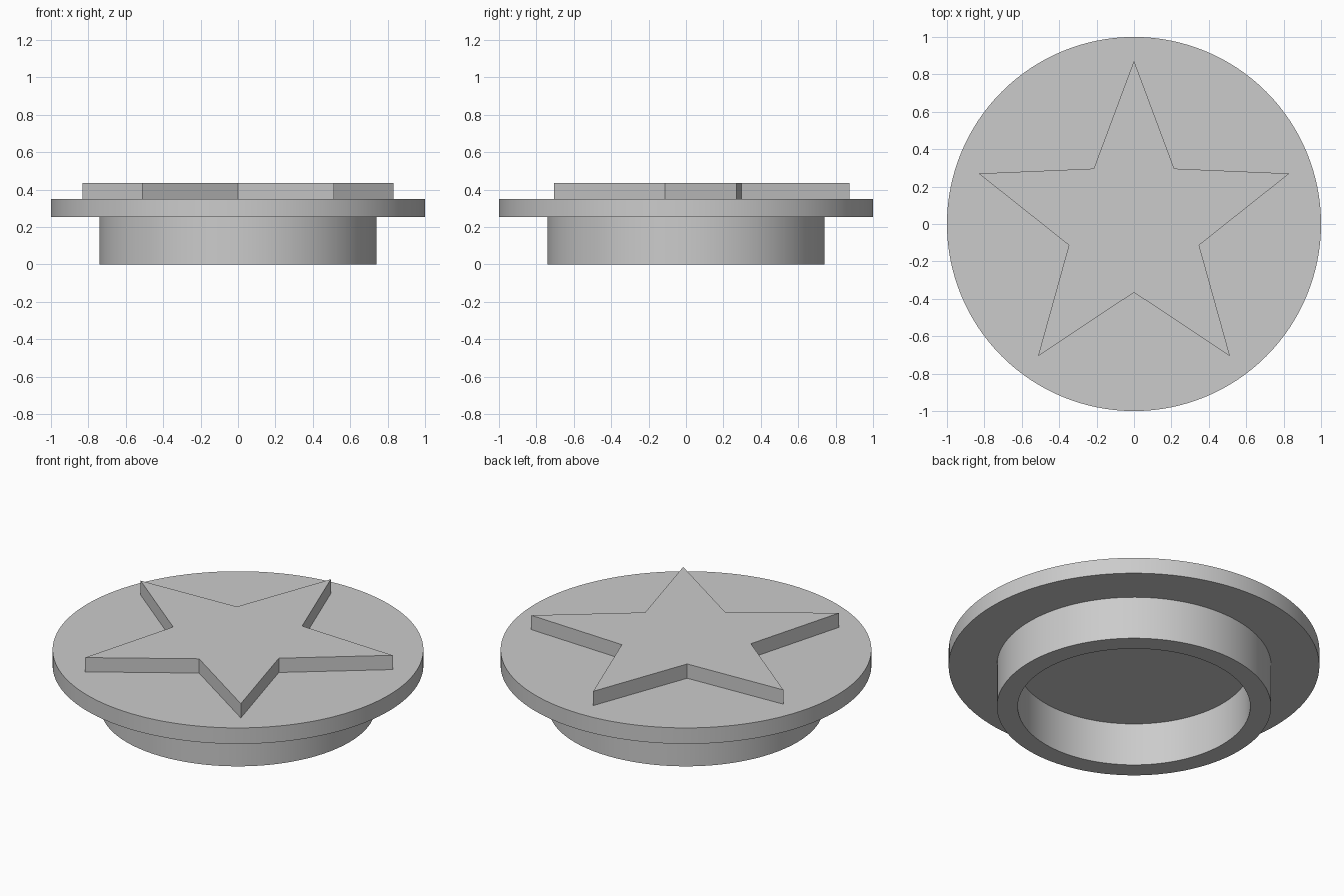
import bpy
import bmesh
from math import cos, sin, pi, radians

cube = bpy.data.objects.get("Cube")
if cube:
    bpy.data.objects.remove(cube, do_unlink=True)

grey = bpy.data.materials.new("plain grey")
grey.use_nodes = True
colour = (0.6, 0.6, 0.6, 1)
grey.diffuse_color = colour
grey.node_tree.nodes["Principled BSDF"].inputs["Base Color"].default_value = colour

SEGMENTS = 128
RIM_BOTTOM, RIM_TOP, STAR_TOP = 0.255, 0.35, 0.435


def finish(name, bm):
    bmesh.ops.remove_doubles(bm, verts=bm.verts, dist=1e-5)
    bmesh.ops.recalc_face_normals(bm, faces=bm.faces)
    mesh = bpy.data.meshes.new(name)
    bm.to_mesh(mesh)
    bm.free()
    mesh.materials.append(grey)
    obj = bpy.data.objects.new(name, mesh)
    bpy.context.collection.objects.link(obj)
    bpy.ops.object.select_all(action='DESELECT')
    obj.select_set(True)
    bpy.context.view_layer.objects.active = obj
    bpy.ops.object.shade_smooth_by_angle(angle=radians(30))
    return obj


def lathe(name, profile):
    """Revolve a (radius, height) outline around z."""
    bm = bmesh.new()
    verts = [bm.verts.new((r, 0, z)) for r, z in profile]
    edges = [bm.edges.new(pair) for pair in zip(verts, verts[1:])]
    bmesh.ops.spin(bm, geom=verts + edges, cent=(0, 0, 0), axis=(0, 0, 1),
                   angle=2 * pi, steps=SEGMENTS, use_merge=True)
    return finish(name, bm)


def extrude_outline(name, outline, bottom, top):
    bm = bmesh.new()
    face = bm.faces.new([bm.verts.new((x, y, bottom)) for x, y in outline])
    grown = bmesh.ops.extrude_face_region(bm, geom=[face], use_keep_orig=True)
    moved = [v for v in grown["geom"] if isinstance(v, bmesh.types.BMVert)]
    bmesh.ops.translate(bm, verts=moved, vec=(0, 0, top - bottom))
    return finish(name, bm)


# Cap: wide disc with a hollow collar below, open underneath
lathe("cap_with_collar", [
    (0, RIM_TOP), (1, RIM_TOP), (1, RIM_BOTTOM), (0.74, RIM_BOTTOM),
    (0.74, 0), (0.627, 0), (0.627, RIM_BOTTOM), (0, RIM_BOTTOM)])

# Raised five-pointed star, one tip towards the back
star = []
for i in range(10):
    radius = 0.366 if i % 2 else 0.873
    angle = pi / 2 + i * pi / 5
    star.append((radius * cos(angle), radius * sin(angle)))
extrude_outline("raised_star", star, RIM_TOP, STAR_TOP)
